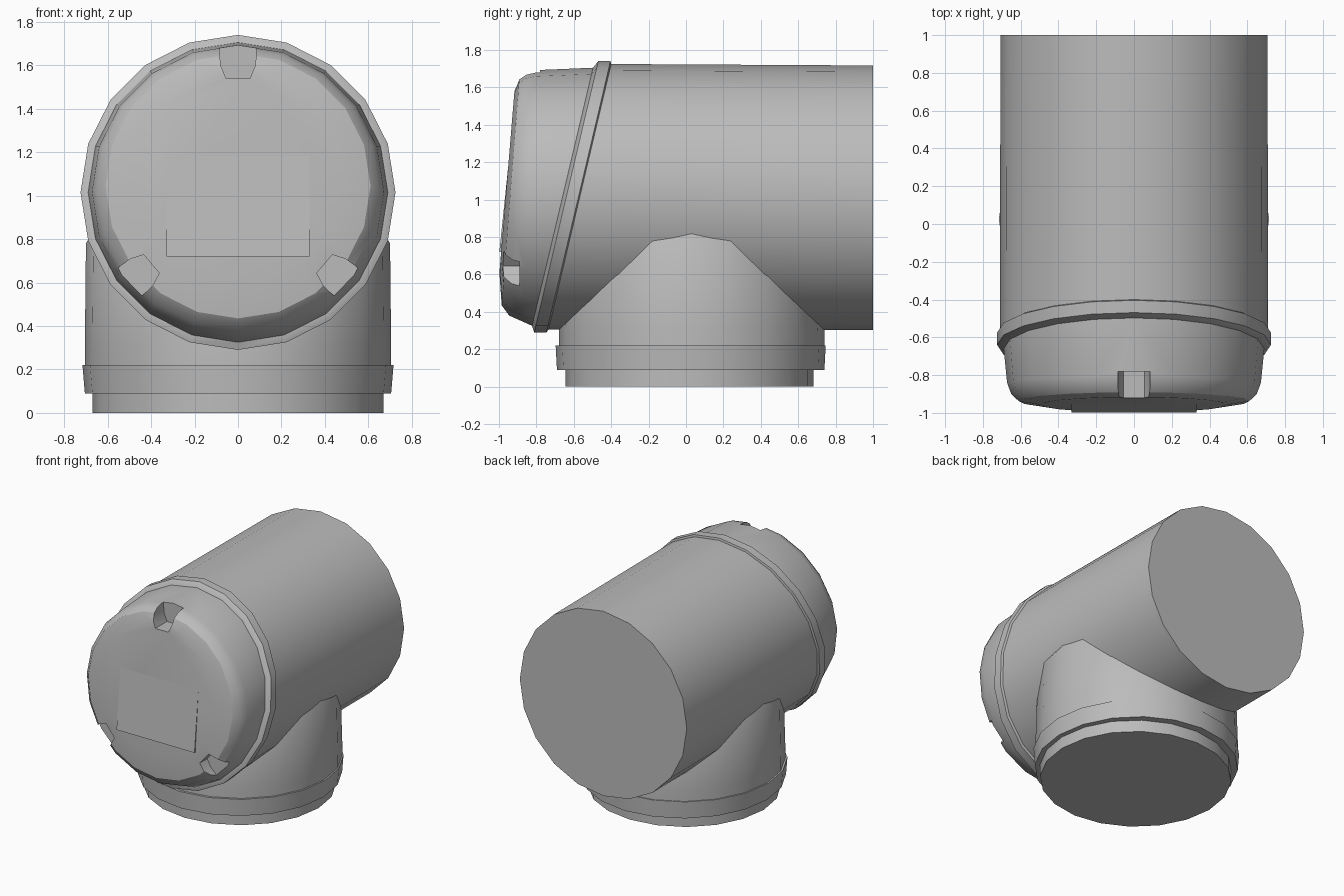
import bpy, bmesh
from math import sin, cos, pi, radians
from mathutils import Matrix, Vector

if "Cube" in bpy.data.objects:
    bpy.data.objects.remove(bpy.data.objects["Cube"], do_unlink=True)

grey = bpy.data.materials.new("pipe grey")
grey.use_nodes = True
colour = (0.5, 0.5, 0.5, 1)
grey.diffuse_color = colour
grey.node_tree.nodes["Principled BSDF"].inputs["Base Color"].default_value = colour
SIDES = 20


def finish(name, bm):
    bmesh.ops.recalc_face_normals(bm, faces=bm.faces[:])
    mesh = bpy.data.meshes.new(name)
    bm.to_mesh(mesh)
    bm.free()
    mesh.materials.append(grey)
    obj = bpy.data.objects.new(name, mesh)
    bpy.context.collection.objects.link(obj)
    return obj


def smooth(obj, angle=32):
    bpy.ops.object.select_all(action="DESELECT")
    obj.select_set(True)
    bpy.context.view_layer.objects.active = obj
    bpy.ops.object.shade_smooth_by_angle(angle=radians(angle))


def loft(name, rings):
    """Skin a closed solid through rings of points."""
    bm = bmesh.new()
    loops = [[bm.verts.new(p) for p in ring] for ring in rings]
    for a, b in zip(loops, loops[1:]):
        for i in range(len(a)):
            j = (i + 1) % len(a)
            bm.faces.new((a[i], a[j], b[j], b[i]))
    bm.faces.new(loops[0])
    bm.faces.new(loops[-1])
    return finish(name, bm)


def lying(y, r, lean, zc=1.015):
    """Ring facing the front, leaning back toward its top."""
    turns = [2 * pi * i / SIDES for i in range(SIDES)]
    return [(r * cos(t), y + lean * r * sin(t), zc + r * sin(t)) for t in turns]


def standing(z, rx, ry, yc=0.025):
    turns = [2 * pi * i / SIDES for i in range(SIDES)]
    return [(rx * cos(t), yc + ry * sin(t), z) for t in turns]


# Horizontal pipe, cut at a slant behind the clamp ring
smooth(loft("main_pipe", [lying(-0.6, 0.71, 0.236), lying(1, 0.707, 0, 1.01)]))

# Slanted clamp ring
smooth(loft("clamp_ring", [lying(-0.565, 0.705, 0.236), lying(-0.575, 0.725, 0.236),
                           lying(-0.64, 0.725, 0.236), lying(-0.66, 0.69, 0.236)]))

# Rounded end cap with a leaning front
cap = loft("end_cap", [lying(-0.6, 0.69, 0.236), lying(-0.66, 0.69, 0.236),
                       lying(-0.84, 0.672, 0.05, 1.02), lying(-0.9, 0.65, 0.07, 1.03),
                       lying(-0.938, 0.61, 0.078, 1.045), lying(-0.957, 0.49, 0.083, 1.1)])

# Three tapered notches around the cap rim
for label, angle, back in (("top", 0, -0.78), ("left", 130, -0.89), ("right", -130, -0.89)):
    outline = [(-0.055, 0.52), (0.055, 0.52), (0.08, 0.58), (0.095, 0.8),
               (-0.095, 0.8), (-0.08, 0.58)]
    turn = Matrix.Translation((0, 0, 1.02)) @ Matrix.Rotation(radians(angle), 4, "Y")
    cutter = loft(label + "_notch_cutter",
                  [[turn @ Vector((x, y, z)) for x, z in outline] for y in (-1.1, back)])
    cutter.hide_render = True
    cutter.hide_viewport = True
    cut = cap.modifiers.new(label + " notch", "BOOLEAN")
    cut.object = cutter
    cut.operation = "DIFFERENCE"
    cut.solver = "EXACT"
    bpy.context.view_layer.objects.active = cap
    bpy.ops.object.modifier_apply(modifier=cut.name)
    bpy.data.objects.remove(cutter, do_unlink=True)
smooth(cap)

# Faint raised panel that fades into the cap at its top
loft("front_panel", [[(x, y, z) for x, z, y in
                      ((-0.33, 0.72, front), (0.33, 0.72, front),
                       (0.33, 1.28, -0.94), (-0.33, 1.28, -0.94))]
                     for front in (-0.98, -0.998)])

# Vertical branch: neck, collar and foot
smooth(loft("branch_neck", [standing(0.2, 0.705, 0.71, 0.03), standing(0.3, 0.705, 0.71, 0.03),
                            standing(0.78, 0.7, 0.68, 0.03), standing(0.95, 0.6, 0.55, 0.03)]))
smooth(loft("branch_collar", [standing(0.09, 0.705, 0.715), standing(0.22, 0.716, 0.722)]))
smooth(loft("branch_foot", [standing(0, 0.67, 0.663, 0.018), standing(0.12, 0.67, 0.663, 0.018)]))
